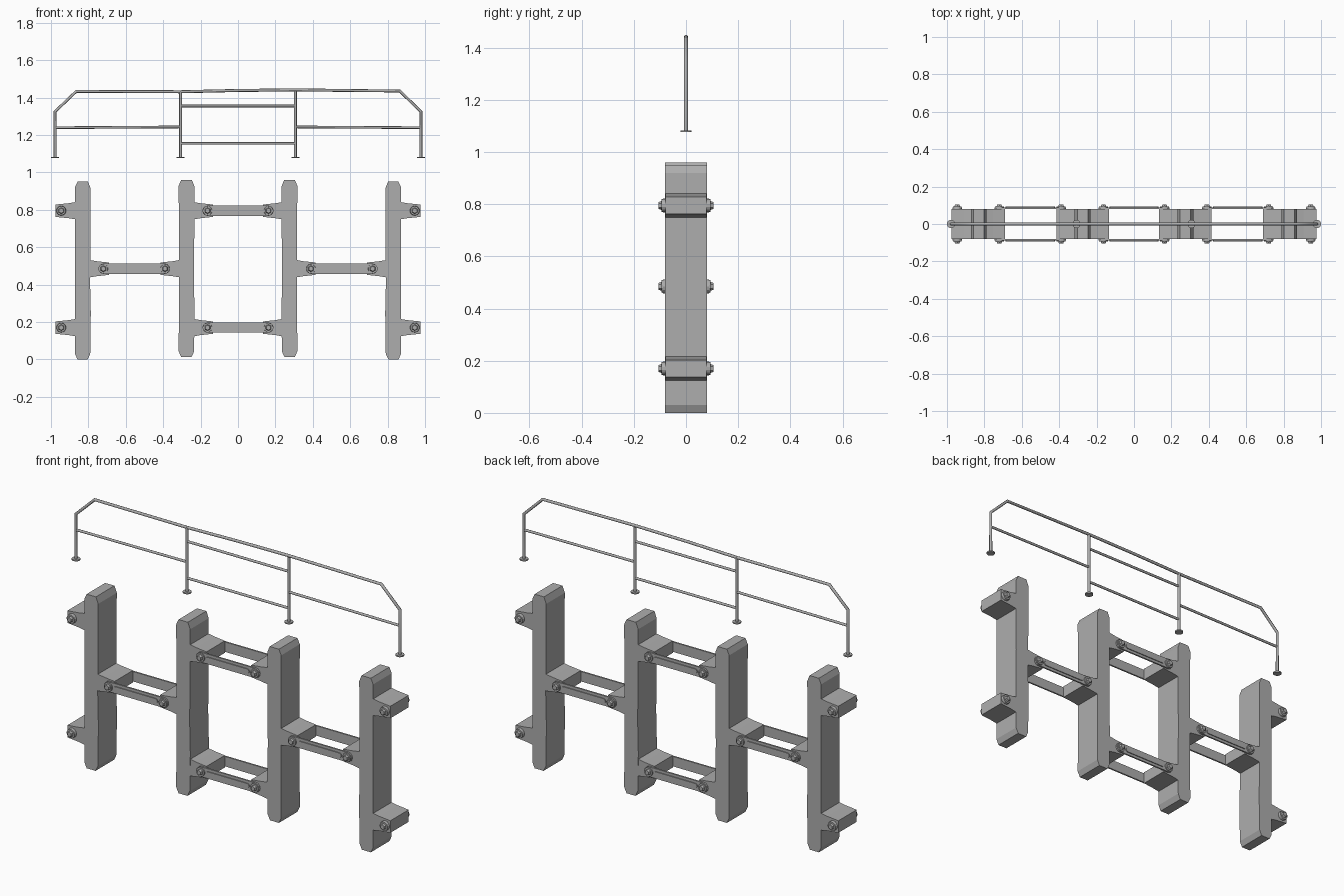
import bpy
import bmesh
import math
from mathutils import Vector, Matrix

cube = bpy.data.objects.get("Cube")
if cube:
    bpy.data.objects.remove(cube, do_unlink=True)

# One plain grey for everything
grey = bpy.data.materials.new("concrete grey")
grey.use_nodes = True
COLOUR = (0.42, 0.42, 0.42, 1)
grey.diffuse_color = COLOUR
grey.node_tree.nodes["Principled BSDF"].inputs["Base Color"].default_value = COLOUR


def finish(bm, name, smooth=False):
    bmesh.ops.recalc_face_normals(bm, faces=bm.faces)
    mesh = bpy.data.meshes.new(name)
    bm.to_mesh(mesh)
    bm.free()
    mesh.materials.append(grey)
    obj = bpy.data.objects.new(name, mesh)
    bpy.context.collection.objects.link(obj)
    if smooth:
        bpy.ops.object.select_all(action='DESELECT')
        obj.select_set(True)
        bpy.context.view_layer.objects.active = obj
        bpy.ops.object.shade_smooth_by_angle(angle=math.radians(50))
    return obj


def add_prism(bm, outline, y0, y1):
    """Extrude an (x, z) outline along y."""
    face = bm.faces.new([bm.verts.new((x, y0, z)) for x, z in outline])
    new = bmesh.ops.extrude_face_region(bm, geom=[face], use_keep_orig=True)["geom"]
    verts = [v for v in new if isinstance(v, bmesh.types.BMVert)]
    bmesh.ops.translate(bm, verts=verts, vec=(0, y1 - y0, 0))


def add_cone(bm, a, b, r1, r2, sides):
    """Cylinder or cone running from point a to point b."""
    a, b = Vector(a), Vector(b)
    turn = (b - a).to_track_quat('Z', 'Y').to_matrix().to_4x4()
    bmesh.ops.create_cone(bm, cap_ends=True, segments=sides, radius1=r1, radius2=r2,
                          depth=(b - a).length,
                          matrix=Matrix.Translation((a + b) / 2) @ turn)


def capsule(x0, x1, z, r, steps=6):
    pts = []
    for cx, start in ((x1, -math.pi / 2), (x0, math.pi / 2)):
        for i in range(steps + 1):
            t = start + math.pi * i / steps
            pts.append((cx + r * math.cos(t), z + r * math.sin(t)))
    return pts


DEPTH = 0.08
LOW, MID, HIGH = 0.17, 0.485, 0.795
SIDES = ((1, "left"), (-1, "right"))


# Upright posts with chamfered, slightly worn ends
def post(name, x, s, bottom, top):
    inner = [(0.026, bottom), (0.040, bottom + 0.03), (0.043, 0.25),
             (0.039, 0.42), (0.041, 0.62), (0.042, top - 0.035), (0.028, top)]
    outer = [(-0.028, top), (-0.042, top - 0.03), (-0.041, 0.5),
             (-0.042, bottom + 0.03), (-0.028, bottom)]
    bm = bmesh.new()
    add_prism(bm, [(x - s * px, z) for px, z in inner + outer], -DEPTH, DEPTH)
    finish(bm, name)


# Tapered lugs that stick out of the posts
def lug(name, x, z, direction, length=0.1):
    half = [(-0.02, 0.047), (0.0, 0.046), (0.035, 0.04), (length, 0.033)]
    outline = [(x + direction * px, z + h) for px, h in half]
    outline += [(x + direction * px, z - h) for px, h in reversed(half)]
    bm = bmesh.new()
    add_prism(bm, outline, -DEPTH + 0.001, DEPTH - 0.001)
    finish(bm, name)


# Bolt with washer and hexagonal domed nut, front and back
def bolts(name, x, z):
    bm = bmesh.new()
    for f in (-1, 1):
        add_cone(bm, (x, f * 0.078, z), (x, f * 0.094, z), 0.026, 0.024, 14)
        add_cone(bm, (x, f * 0.094, z), (x, f * 0.105, z), 0.017, 0.013, 6)
    finish(bm, name)


# Tie straps with a raised rib, front and back, bolted at both ends
def strap(name, x0, x1, z):
    for f, where in ((-1, "front"), (1, "back")):
        bm = bmesh.new()
        add_prism(bm, capsule(x0, x1, z, 0.027), f * 0.079, f * 0.088)
        add_prism(bm, capsule(x0 + 0.045, x1 - 0.045, z, 0.013), f * 0.088, f * 0.093)
        finish(bm, f"{where}_{name}")
    for x, end in ((x0, "start"), (x1, "end")):
        bolts(f"{name}_{end}_bolts", x, z)


for s, side in SIDES:
    post(f"{side}_outer_post", s * 0.83, s, 0.0, 0.95)
    post(f"{side}_inner_post", s * 0.275, s, 0.012, 0.96)
    for z, level in ((LOW, "lower"), (HIGH, "upper")):
        lug(f"{side}_{level}_outer_lug", s * 0.87, z, s, 0.105)
        lug(f"{side}_{level}_inner_lug", s * 0.235, z, -s)
        bolts(f"{side}_{level}_outer_bolts", s * 0.945, z)
    lug(f"{side}_middle_outer_lug", s * 0.79, MID, -s)
    lug(f"{side}_middle_inner_lug", s * 0.315, MID, s)
    strap(f"{side}_middle_strap", *sorted((s * 0.39, s * 0.72)), MID)
strap("lower_strap", -0.163, 0.163, LOW)
strap("upper_strap", -0.163, 0.163, HIGH)


# Pipe railing above the posts
def pipe(name, points, r):
    curve = bpy.data.curves.new(name, 'CURVE')
    curve.dimensions = '3D'
    curve.bevel_depth = r
    curve.bevel_resolution = 2
    curve.use_fill_caps = True
    spline = curve.splines.new('POLY')
    spline.points.add(len(points) - 1)
    for p, (x, z) in zip(spline.points, points):
        p.co = (x, 0, z, 1)
    temp = bpy.data.objects.new(name + "_path", curve)
    bpy.context.collection.objects.link(temp)
    bpy.context.view_layer.update()
    graph = bpy.context.evaluated_depsgraph_get()
    mesh = bpy.data.meshes.new_from_object(temp.evaluated_get(graph))
    bpy.data.objects.remove(temp, do_unlink=True)
    bm = bmesh.new()
    bm.from_mesh(mesh)
    bpy.data.meshes.remove(mesh)
    finish(bm, name, smooth=True)


FLOOR, TOP, END, INNER = 1.08, 1.435, 0.978, 0.307
pipe("top_rail", [(-END, FLOOR), (-END, 1.325), (-0.865, TOP - 0.002), (-INNER, TOP - 0.004),
                  (0, TOP + 0.003), (INNER, TOP + 0.006), (0.865, TOP), (END, 1.325),
                  (END, FLOOR)], 0.008)
for s, side in SIDES:
    pipe(f"{side}_rail_upright", [(s * INNER, FLOOR), (s * INNER, TOP)], 0.008)
    pipe(f"{side}_middle_rail", [(s * END, 1.239), (s * INNER, 1.243)], 0.007)
    for x, where in ((INNER, "inner"), (END, "outer")):
        bm = bmesh.new()
        add_cone(bm, (s * x, 0, FLOOR - 0.004), (s * x, 0, FLOOR + 0.003), 0.022, 0.022, 14)
        finish(bm, f"{side}_{where}_rail_foot", smooth=True)
for z, level in ((1.155, "lower"), (1.355, "upper")):
    pipe(f"{level}_centre_rail", [(-INNER, z), (INNER, z)], 0.007)
